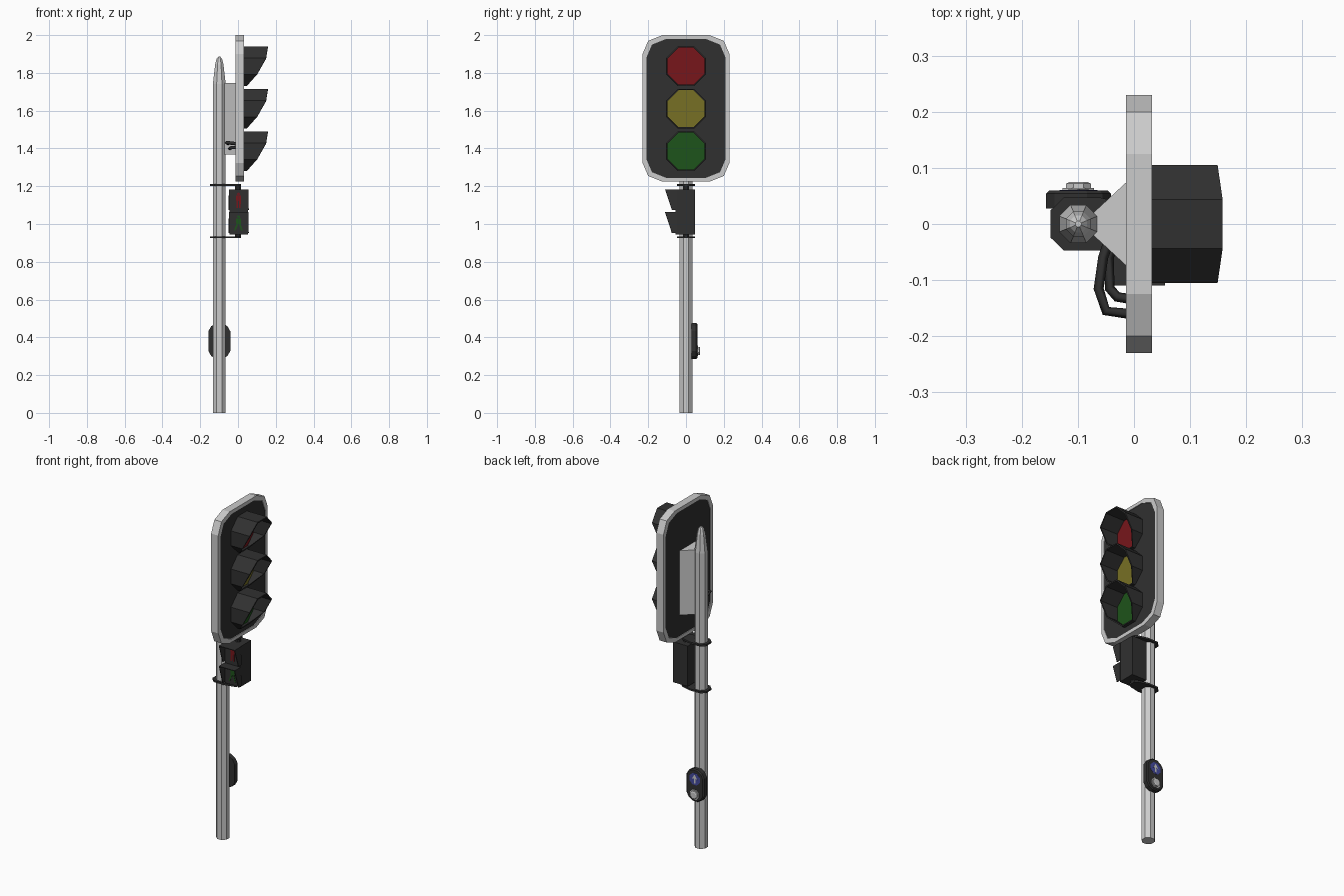
import bpy, bmesh, math

if "Cube" in bpy.data.objects:
    bpy.data.objects.remove(bpy.data.objects["Cube"])


def material(name, rgb):
    m = bpy.data.materials.new(name)
    m.diffuse_color = (*rgb, 1)
    m.use_nodes = True
    m.node_tree.nodes["Principled BSDF"].inputs["Base Color"].default_value = m.diffuse_color
    return m


DARK = material("dark_plastic", (0.03, 0.03, 0.03))
RED = material("red_glass", (0.185, 0.008, 0.011))
YELLOW = material("yellow_glass", (0.186, 0.162, 0.018))
GREEN = material("green_glass", (0.0125, 0.087, 0.0105))
BLUE = material("blue_sign", (0.06, 0.07, 0.35))


def make(name, verts, faces, mat=None, fix=True):
    me = bpy.data.meshes.new(name)
    me.from_pydata([tuple(v) for v in verts], [], faces)
    if fix:
        bm = bmesh.new()
        bm.from_mesh(me)
        bmesh.ops.recalc_face_normals(bm, faces=bm.faces)
        bm.to_mesh(me)
        bm.free()
    if mat:
        me.materials.append(mat)
    ob = bpy.data.objects.new(name, me)
    bpy.context.collection.objects.link(ob)
    return ob


def place(axis, u, v, d):
    return {"x": (d, u, v), "y": (u, d, v), "z": (u, v, d)}[axis]


def loft(name, rings, axis, mat=None):
    """Solid through (points, depth) rings along an axis."""
    n = len(rings[0][0])
    verts = [place(axis, u, v, d) for pts, d in rings for u, v in pts]
    faces = [tuple(range(n)), tuple(range(len(verts) - n, len(verts)))]
    for k in range(len(rings) - 1):
        for i in range(n):
            j = (i + 1) % n
            faces.append((k*n + i, k*n + j, k*n + n + j, k*n + n + i))
    return make(name, verts, faces, mat)


def prism(name, pts, axis, a, b, mat=None):
    return loft(name, [(pts, a), (pts, b)], axis, mat)


def polygon(cu, cv, apothem, n=8):
    r = apothem / math.cos(math.pi / n)
    return [(cu + r*math.cos(2*math.pi*(i + 0.5)/n),
             cv + r*math.sin(2*math.pi*(i + 0.5)/n)) for i in range(n)]


def thicken(ob, t):
    mod = ob.modifiers.new("thickness", "SOLIDIFY")
    mod.thickness = t
    mod.offset = -1


PX = -0.099  # pole centre

# Pole with pointed cap
loft("pole", [(polygon(PX, 0, r), z) for r, z in
              ((0.034, 0), (0.034, 1.74), (0.022, 1.845), (0.015, 1.873), (0.005, 1.886))], "z")

# Wedge bracket between pole and signal head
prism("head_bracket", [(PX + 0.005, 0), (-0.012, -0.076), (-0.012, 0.076)], "z", 1.367, 1.747)


# Signal head: light rim around a dark panel
def plate(hy, hz, zc=1.612):
    q = [(hy, hz - 0.10), (hy - 0.03, hz - 0.03), (hy - 0.105, hz)]
    q += [(-y, z) for y, z in reversed(q)]
    q += [(y, -z) for y, z in reversed(q)]
    return [(y, zc + z) for y, z in q]


outer, inner = plate(0.23, 0.388), plate(0.21, 0.368)
n = len(outer)
loops = [(outer, -0.014), (outer, 0.032), (inner, 0.032), (inner, -0.014)]
make("head_rim", [(x, y, z) for pts, x in loops for y, z in pts],
     [(k*n + i, k*n + (i+1) % n, (k+1) % 4*n + (i+1) % n, (k+1) % 4*n + i)
      for k in range(4) for i in range(n)])
prism("head_panel", inner, "x", -0.010, 0.028, DARK)

# Three lenses with cut-back visors
reach = [0.149, 0.158, 0.158, 0.149, 0.102, 0.047, 0.047, 0.102]
for label, z, mat in (("red", 1.836, RED), ("yellow", 1.611, YELLOW), ("green", 1.386, GREEN)):
    prism(label + "_lens", polygon(0, z, 0.098), "x", 0.026, 0.034, mat)
    ring = polygon(0, z, 0.105)
    verts = [(0.028, y, v) for y, v in ring] + [(x, y, v) for x, (y, v) in zip(reach, ring)]
    visor = make(label + "_visor", verts,
                 [(i, (i+1) % 8, 8 + (i+1) % 8, 8 + i) for i in range(8)], DARK, fix=False)
    thicken(visor, 0.008)

# Cables from the bracket to the head
for i, path in enumerate((
        [(-0.045, -0.03, 1.425), (-0.055, -0.06, 1.428), (-0.063, -0.115, 1.43),
         (-0.050, -0.155, 1.43), (-0.010, -0.160, 1.425)],
        [(-0.035, -0.03, 1.400), (-0.045, -0.06, 1.40), (-0.043, -0.115, 1.402),
         (-0.030, -0.130, 1.405), (-0.010, -0.133, 1.405)])):
    cu = bpy.data.curves.new("cable", "CURVE")
    cu.dimensions = "3D"
    cu.bevel_depth = 0.009
    cu.bevel_resolution = 0
    cu.use_fill_caps = True
    sp = cu.splines.new("POLY")
    sp.points.add(len(path) - 1)
    for p, co in zip(sp.points, path):
        p.co = (*co, 1)
    cu.materials.append(DARK)
    bpy.context.collection.objects.link(bpy.data.objects.new("cable_%d" % (i + 1), cu))

# Pedestrian signal: clamps, stubs and box
half = [(0.015, 0.02), (0.0, 0.033), (-0.06, 0.047), (-0.125, 0.047), (-0.149, 0.024)]
clamp = half + [(x, -y) for x, y in reversed(half)]
for label, z, a, b in (("upper", 1.206, 1.17, 1.21), ("lower", 0.930, 0.93, 0.955)):
    prism(label + "_clamp", clamp, "z", z - 0.005, z + 0.005, DARK)
    prism(label + "_stub", polygon(0, 0, 0.015), "z", a, b, DARK)
prism("walk_box", [(-0.045, -0.055), (0.052, -0.055), (0.052, 0.048), (-0.045, 0.048)],
      "z", 0.945, 1.183, DARK)

# Hoods: top and two raked sides, open below
for label, zt, zb in (("upper", 1.180, 1.075), ("lower", 1.060, 0.952)):
    side = [(-0.05, zt), (-0.11, zt), (-0.075, zb), (-0.05, zb)]
    verts = [(x, y, z) for x in (-0.045, 0.052) for y, z in side]
    hood = make(label + "_hood", verts, [(0, 1, 2, 3), (7, 6, 5, 4), (4, 5, 1, 0)],
                DARK, fix=False)
    thicken(hood, 0.005)


# Walking and standing figures
def figure(name, zc, legs, mat):
    prism(name + "_head", polygon(0.003, zc + 0.034, 0.007), "y", -0.057, -0.054, mat)
    prism(name + "_body", [(-0.009, zc - 0.004), (0.015, zc - 0.004), (0.017, zc + 0.025),
                           (-0.011, zc + 0.025)], "y", -0.057, -0.054, mat)
    for i, (x0, x1) in enumerate(legs):
        prism("%s_leg_%d" % (name, i + 1),
              [(x1 - 0.004, zc - 0.04), (x1 + 0.004, zc - 0.04),
               (x0 + 0.005, zc - 0.004), (x0 - 0.005, zc - 0.004)], "y", -0.057, -0.054, mat)


figure("stop_figure", 1.125, ((-0.004, -0.004), (0.010, 0.010)), RED)
figure("walk_figure", 1.005, ((-0.003, -0.017), (0.009, 0.021)), GREEN)


# Push-button unit on the back of the pole
def pill(r):
    return [(u, v + (0.037 if v > 0.38 else -0.037)) for u, v in polygon(PX, 0.38, r, 12)]


loft("button_housing", [(pill(0.058), 0.028), (pill(0.058), 0.054), (pill(0.052), 0.060)],
     "y", DARK)
prism("button_collar", polygon(PX, 0.328, 0.028), "y", 0.058, 0.064)
loft("push_button", [(polygon(PX, 0.328, 0.022), 0.062), (polygon(PX, 0.328, 0.022), 0.072),
                     (polygon(PX, 0.328, 0.016), 0.075)], "y")
prism("sign_disc", polygon(PX, 0.418, 0.034), "y", 0.058, 0.0610, BLUE)
arrow = [(-0.005, -0.025), (0.005, -0.025), (0.005, 0.004), (0.018, 0.0),
         (0.0, 0.027), (-0.018, 0.0), (-0.005, 0.004)]
prism("sign_arrow", [(PX + u, 0.418 + v) for u, v in arrow], "y", 0.060, 0.062)
